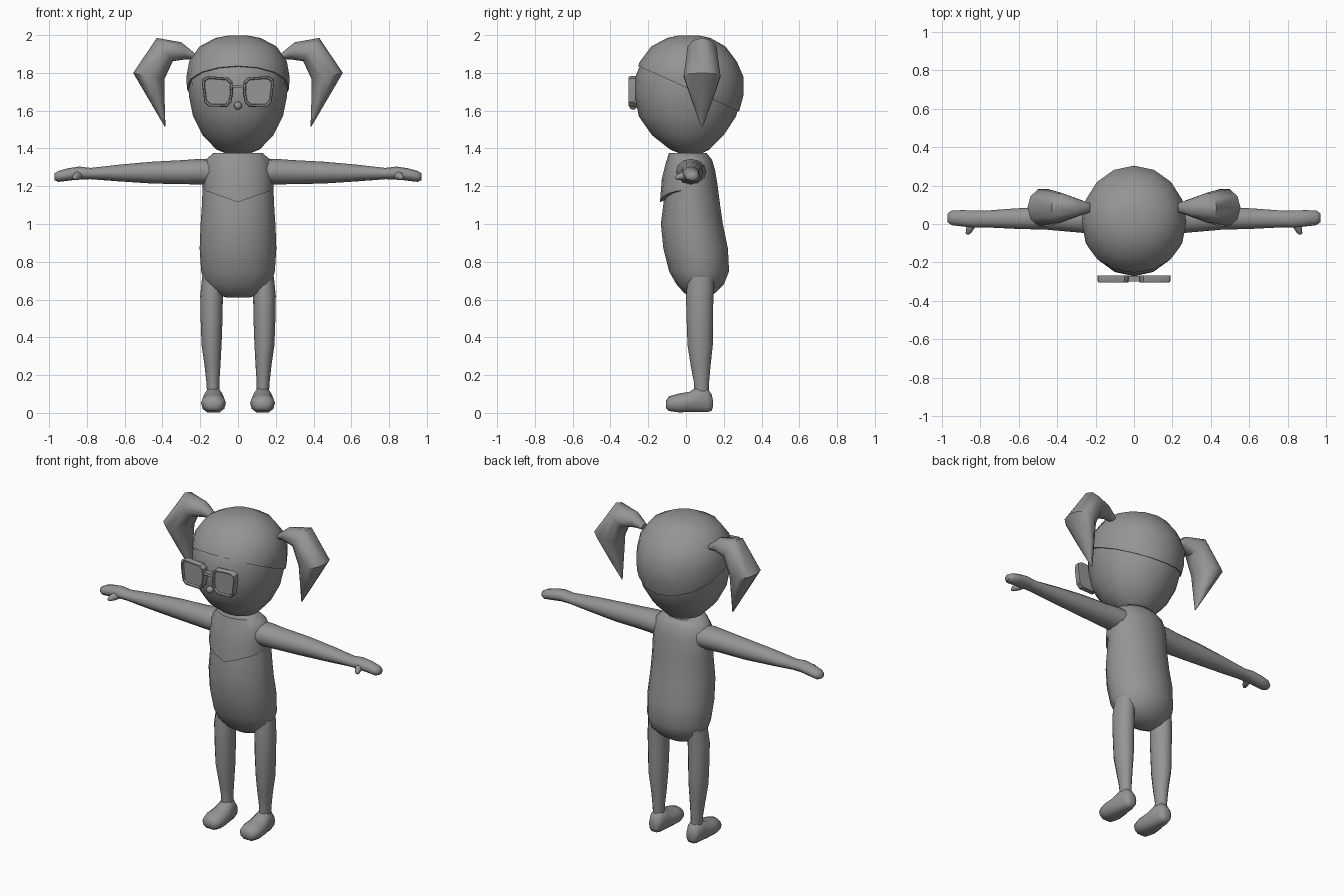
import bpy, bmesh, math
from mathutils import Vector

if "Cube" in bpy.data.objects:
    bpy.data.objects.remove(bpy.data.objects["Cube"])

grey = bpy.data.materials.new("grey")
grey.diffuse_color = (0.3, 0.3, 0.3, 1)
grey.use_nodes = True
grey.node_tree.nodes["Principled BSDF"].inputs["Base Color"].default_value = grey.diffuse_color


def finish(name, bm, angle=50):
    bmesh.ops.recalc_face_normals(bm, faces=bm.faces)
    mesh = bpy.data.meshes.new(name)
    bm.to_mesh(mesh)
    bm.free()
    mesh.materials.append(grey)
    ob = bpy.data.objects.new(name, mesh)
    bpy.context.collection.objects.link(ob)
    bpy.ops.object.select_all(action='DESELECT')
    ob.select_set(True)
    bpy.context.view_layer.objects.active = ob
    bpy.ops.object.shade_smooth_by_angle(angle=math.radians(angle))
    return ob


def ellipse(c, u, v, n=12):
    """Ring of points around c spanned by the half axes u and v."""
    c, u, v = Vector(c), Vector(u), Vector(v)
    return [c + u * math.cos(t) + v * math.sin(t)
            for t in (2 * math.pi * i / n for i in range(n))]


def loft(rings):
    """Skin a list of rings and close both ends."""
    bm = bmesh.new()
    vs = [[bm.verts.new(p) for p in r] for r in rings]
    n = len(rings[0])
    for a, b in zip(vs, vs[1:]):
        for i in range(n):
            j = (i + 1) % n
            bm.faces.new((a[i], a[j], b[j], b[i]))
    bm.faces.new(vs[0][::-1])
    bm.faces.new(vs[-1])
    return bm


def stack(rows, x=0, n=16, grow=0.0):
    """Horizontal rings from rows of z, half width, front y, back y."""
    return [ellipse((x, (f + b) / 2, z), (w + grow, 0, 0),
                    (0, (b - f) / 2 + grow, 0), n) for z, w, f, b in rows]


# Head
head_rows = [(1.372, .06, -.03, .08), (1.395, .115, -.085, .125), (1.47, .188, -.18, .20),
             (1.57, .238, -.25, .265), (1.68, .26, -.272, .295), (1.78, .264, -.268, .295),
             (1.86, .25, -.235, .26), (1.93, .195, -.175, .20), (1.975, .11, -.09, .12),
             (1.988, .04, -.03, .06)]
finish("head", loft(stack(head_rows)))

# Hair cap: larger head shell cut by a slanted plane
cap = loft([[p + Vector((0, 0, .01 if p.z > 1.9 else 0)) for p in r]
            for r in stack(head_rows, grow=.009)])
cut = bmesh.ops.bisect_plane(cap, geom=cap.verts[:] + cap.edges[:] + cap.faces[:],
                             plane_co=(0, -.25, 1.835), plane_no=(0, .45, 1), clear_inner=True)
bmesh.ops.holes_fill(cap, edges=[e for e in cap.edges if e.is_boundary], sides=0)
finish("hair_cap", cap)

# Pigtails: rings given by outer x, z, inner x, z and half depth
tail_rows = [(.23, 1.905, .23, 1.87, .025), (.30, 1.962, .275, 1.872, .045),
             (.43, 1.985, .345, 1.862, .08), (.555, 1.80, .39, 1.765, .102),
             (.47, 1.655, .388, 1.64, .055), (.388, 1.515, .384, 1.515, .004)]
for s, side in ((1, "right"), (-1, "left")):
    rings = []
    for i, (ox, oz, ix, iz, d) in enumerate(tail_rows):
        rings.append(ellipse((s * (ox + ix) / 2, .085, (oz + iz) / 2),
                             (s * (ox - ix) / 2, 0, (oz - iz) / 2), (0, d, 0), 10))
    finish("pigtail_" + side, loft(rings))

# Torso
torso_rows = [(.61, .06, .03, .11), (.635, .13, -.01, .155), (.68, .175, -.05, .20),
              (.75, .195, -.09, .228), (.87, .203, -.12, .222), (1.0, .198, -.133, .195),
              (1.12, .19, -.118, .178), (1.2, .188, -.105, .168), (1.28, .188, -.095, .155),
              (1.34, .172, -.09, .138), (1.375, .13, -.08, .11)]
finish("torso", loft(stack(torso_rows)), 60)

# Chest piece with a hem that dips at the front
chest_rows = [(1.18, .182, -.138, .15), (1.24, .183, -.128, .15),
              (1.32, .172, -.108, .13), (1.377, .13, -.09, .10)]
chest = stack(chest_rows)
for p in chest[0]:
    if p.y < 0:
        p.z -= .065 * (1 - abs(p.x) / .182)
finish("chest", loft(chest), 60)

# Arms: x, centre y, centre z, half depth, half height
arm_rows = [(.10, .03, 1.275, .08, .066), (.20, .025, 1.277, .078, .068),
            (.28, .025, 1.275, .07, .064), (.45, .03, 1.272, .06, .058),
            (.62, .028, 1.27, .053, .045), (.78, .026, 1.267, .043, .03),
            (.84, .026, 1.27, .045, .034), (.90, .03, 1.262, .042, .033),
            (.95, .032, 1.252, .038, .029), (.972, .032, 1.25, .022, .018)]
# Legs: z, centre x, half width, front y, back y
leg_rows = [(.72, .135, .055, .01, .15), (.62, .14, .06, .0, .145), (.5, .14, .058, .003, .143),
            (.36, .14, .053, .008, .142), (.25, .135, .042, .025, .13),
            (.16, .133, .034, .042, .122), (.06, .13, .032, .04, .12)]
# Feet: y, half width, bottom z, top z
foot_rows = [(-.106, .03, .025, .065), (-.09, .055, .01, .088), (-.04, .066, .003, .102),
             (.02, .062, .004, .112), (.06, .052, .004, .14), (.11, .044, .004, .135),
             (.135, .034, .01, .10), (.142, .015, .03, .07)]
for s, side in ((1, "right"), (-1, "left")):
    finish("arm_" + side, loft([ellipse((s * x, y, z), (0, d, 0), (0, 0, h))
                                for x, y, z, d, h in arm_rows]), 60)
    finish("thumb_" + side, loft([ellipse((s * x, y, z), (r, 0, 0), (0, 0, r), 8)
                                  for x, y, z, r in ((.835, .02, 1.262, .026),
                                                     (.852, -.02, 1.254, .022),
                                                     (.862, -.045, 1.248, .015),
                                                     (.866, -.055, 1.246, .007))]), 70)
    finish("leg_" + side, loft([ellipse((s * x, (f + b) / 2, z), (w, 0, 0), (0, (b - f) / 2, 0))
                                for z, x, w, f, b in leg_rows]), 60)
    foot = []
    for y, w, lo, hi in foot_rows:
        ring = ellipse((s * .13, y, (lo + hi) / 2), (w, 0, 0), (0, 0, (hi - lo) / 2))
        for p in ring:  # flatten the sole
            p.z = max(lo, (lo + hi) / 2 + (p.z - (lo + hi) / 2) * (1.25 if p.z < (lo + hi) / 2 else 1))
        foot.append(ring)
    finish("foot_" + side, loft(foot), 60)

# Glasses: rounded frame with a recessed lens on each side
outline = [(.03, 1.755), (.05, 1.775), (.16, 1.783), (.187, 1.77), (.19, 1.735),
           (.178, 1.645), (.155, 1.622), (.06, 1.62), (.035, 1.645), (.026, 1.70)]
mid = Vector((.108, 0, 1.702))
for s, side in ((1, "right"), (-1, "left")):
    def lens_ring(k, y):
        pts = [mid + (Vector((x, 0, z)) - mid) * k for x, z in outline]
        return [Vector((s * p.x, y, p.z)) for p in pts]
    finish("glasses_" + side, loft([lens_ring(1, -.268), lens_ring(1, -.295), lens_ring(.95, -.304),
                                    lens_ring(.86, -.304), lens_ring(.82, -.29)]), 30)
bm = bmesh.new()
bmesh.ops.create_cube(bm, size=1)
for v in bm.verts:
    v.co = Vector((v.co.x * .07, v.co.y * .03 - .285, v.co.z * .018 + 1.728))
finish("glasses_bridge", bm, 30)

# Nose
bm = bmesh.new()
bmesh.ops.create_uvsphere(bm, u_segments=12, v_segments=8, radius=.021)
bmesh.ops.translate(bm, verts=bm.verts, vec=(0, -.28, 1.626))
finish("nose", bm, 60)
